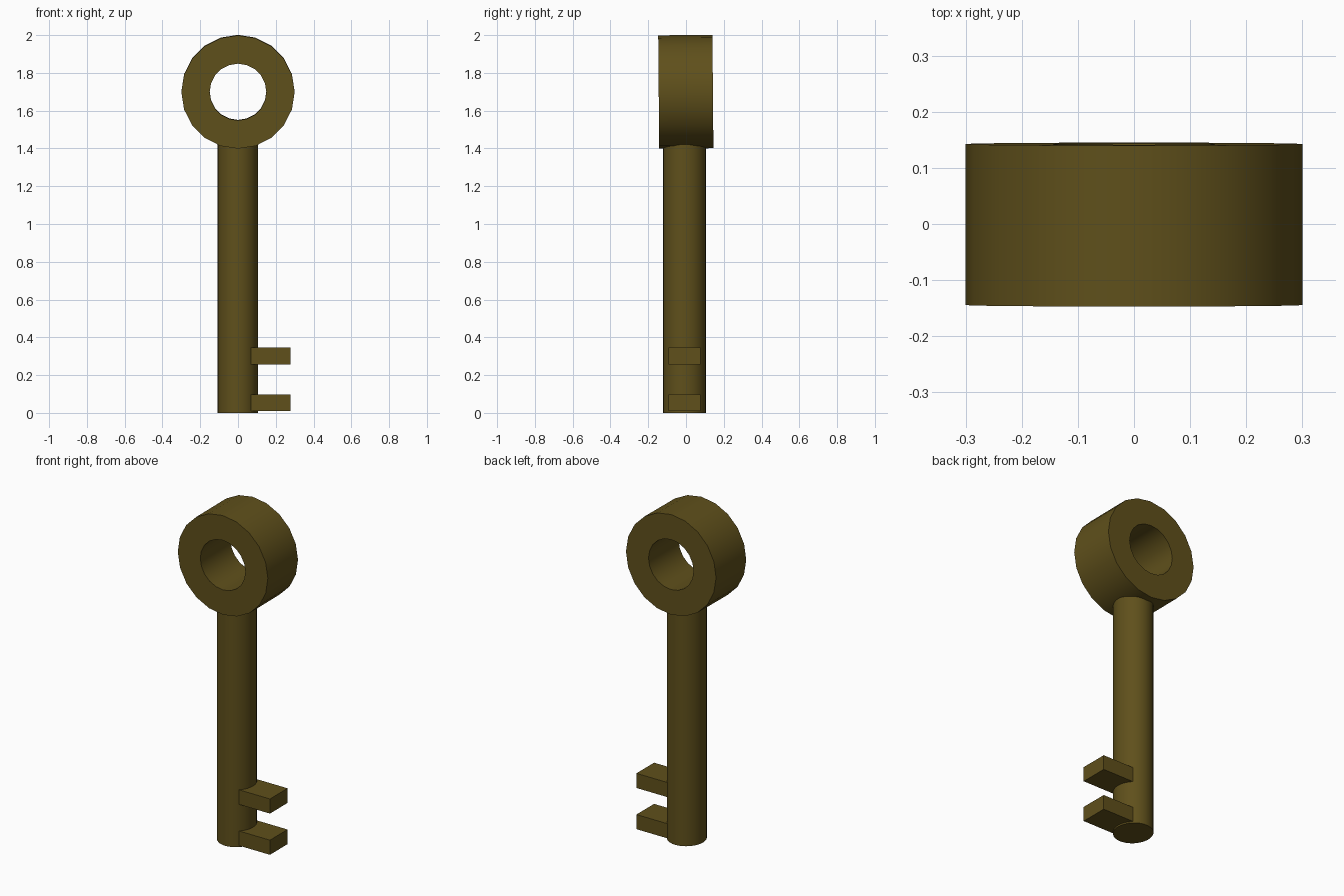
import bpy
import bmesh
from math import cos, sin, pi, radians

if "Cube" in bpy.data.objects:
    bpy.data.objects.remove(bpy.data.objects["Cube"])

brass = bpy.data.materials.new("dark_brass")
brass.diffuse_color = (0.115, 0.08, 0.011, 1)
brass.use_nodes = True
brass.node_tree.nodes["Principled BSDF"].inputs["Base Color"].default_value = brass.diffuse_color


def finish(obj, name, smooth=False):
    obj.name = name
    obj.data.materials.append(brass)
    if smooth:
        bpy.ops.object.select_all(action='DESELECT')
        obj.select_set(True)
        bpy.context.view_layer.objects.active = obj
        bpy.ops.object.shade_smooth_by_angle(angle=radians(30))


# Bow: 20-sided ring with a round hole, very slightly tilted
def ring(name, outer, inner, depth, sides, location, tilt):
    bm = bmesh.new()
    loops = []
    for r, y in ((outer, -depth / 2), (outer, depth / 2),
                 (inner, depth / 2), (inner, -depth / 2)):
        loops.append([bm.verts.new((r * cos(2 * pi * i / sides), y,
                                    r * sin(2 * pi * i / sides)))
                      for i in range(sides)])
    for k in range(4):
        a, b = loops[k], loops[(k + 1) % 4]
        for i in range(sides):
            j = (i + 1) % sides
            bm.faces.new((a[i], a[j], b[j], b[i]))
    bmesh.ops.recalc_face_normals(bm, faces=bm.faces)
    mesh = bpy.data.meshes.new(name)
    bm.to_mesh(mesh)
    bm.free()
    obj = bpy.data.objects.new(name, mesh)
    bpy.context.collection.objects.link(obj)
    obj.location = location
    obj.rotation_euler.x = tilt
    finish(obj, name, True)


ring("bow_ring", 0.3, 0.15, 0.287, 20, (0, -0.001, 1.7), radians(0.5))

# Shaft: slightly oval cylinder running up into the bow
bpy.ops.mesh.primitive_cylinder_add(vertices=32, radius=1, depth=1.44,
                                    location=(-0.001, -0.008, 0.72))
shaft = bpy.context.object
shaft.scale = (0.107, 0.113, 1)
bpy.ops.object.transform_apply(location=False, rotation=False, scale=True)
finish(shaft, "shaft", True)

# Bit: two rectangular teeth set into the shaft
for name, z in (("lower_tooth", 0.053), ("upper_tooth", 0.301)):
    bpy.ops.mesh.primitive_cube_add(size=1, location=(0.163, -0.008, z))
    tooth = bpy.context.object
    tooth.scale = (0.228, 0.168, 0.088)
    bpy.ops.object.transform_apply(location=False, rotation=False, scale=True)
    finish(tooth, name)
